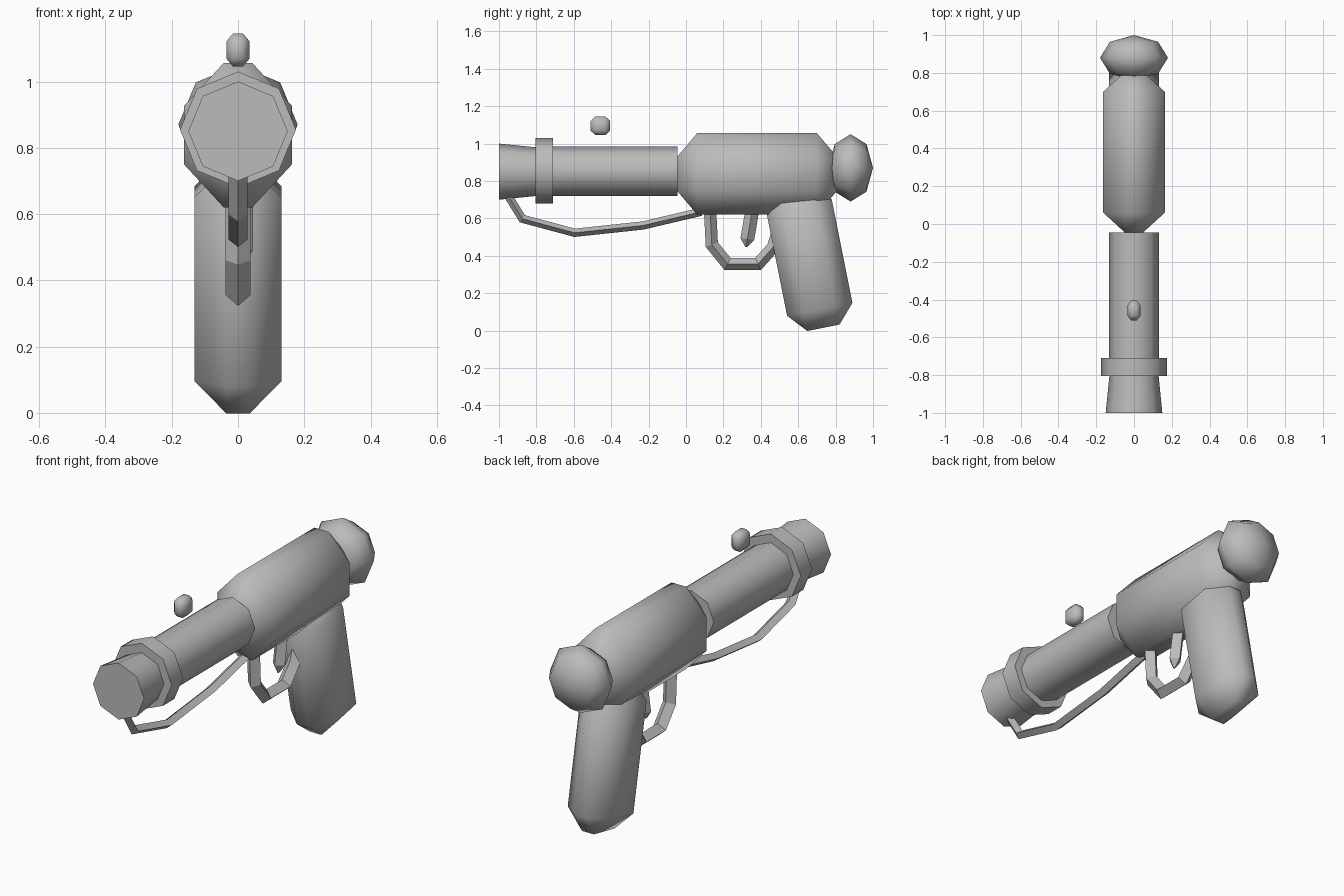
import bpy, bmesh, math
from mathutils import Vector, Matrix

if "Cube" in bpy.data.objects:
    bpy.data.objects.remove(bpy.data.objects["Cube"])

gray = bpy.data.materials.new("gray")
gray.diffuse_color = (0.5, 0.5, 0.5, 1)
gray.use_nodes = True
gray.node_tree.nodes["Principled BSDF"].inputs["Base Color"].default_value = gray.diffuse_color


def finish(name, bm, angle):
    bmesh.ops.recalc_face_normals(bm, faces=bm.faces)
    me = bpy.data.meshes.new(name)
    bm.to_mesh(me)
    bm.free()
    me.materials.append(gray)
    ob = bpy.data.objects.new(name, me)
    bpy.context.collection.objects.link(ob)
    bpy.ops.object.select_all(action='DESELECT')
    ob.select_set(True)
    bpy.context.view_layer.objects.active = ob
    bpy.ops.object.shade_smooth_by_angle(angle=math.radians(angle))
    return ob


def chamfer_box(name, center, half, cut, tilt=0):
    """Box with every edge cut off; cut is the chamfer along each axis."""
    bm = bmesh.new()
    for axis in range(3):
        for sx in (-1, 1):
            for sy in (-1, 1):
                for sz in (-1, 1):
                    s = (sx, sy, sz)
                    bm.verts.new([s[i] * (half[i] - (cut[i] if i != axis else 0))
                                  for i in range(3)])
    hull = bmesh.ops.convex_hull(bm, input=bm.verts)
    bmesh.ops.dissolve_limit(bm, angle_limit=0.01, verts=bm.verts, edges=bm.edges)
    bm.transform(Matrix.Translation(center) @ Matrix.Rotation(tilt, 4, 'X'))
    return finish(name, bm, 60)


def loft(name, rings, angle):
    """Skin a list of equal-length point rings and cap both ends."""
    bm = bmesh.new()
    loops = [[bm.verts.new(p) for p in r] for r in rings]
    n = len(loops[0])
    for a, b in zip(loops, loops[1:]):
        for i in range(n):
            j = (i + 1) % n
            bm.faces.new((a[i], a[j], b[j], b[i]))
    bm.faces.new(loops[0])
    bm.faces.new(loops[-1])
    return finish(name, bm, angle)


def lathe(name, profile, z):
    """Eight-sided solid along y from (y, radius) pairs."""
    rings = [[(r * math.cos(k * math.pi / 4), y, z + r * math.sin(k * math.pi / 4))
              for k in range(8)] for y, r in profile]
    return loft(name, rings, 50)


def rod(name, path, width, x=0):
    """Diamond-section rod along (y, z, radius) points, mitred at the bends."""
    pts = [Vector((x, p[0], p[1])) for p in path]
    rings = []
    for i, p in enumerate(pts):
        d0 = (p - pts[max(i - 1, 0)]).normalized()
        d1 = (pts[min(i + 1, len(pts) - 1)] - p).normalized()
        d = (d0 + d1).normalized()
        side = Vector((0, -d.z, d.y))
        r = path[i][2]
        if d0.length and d1.length:
            r /= max(0.6, d.dot(d1))
        w = Vector((width * min(1, path[i][2] / path[0][2]), 0, 0))
        rings.append([p + side * r, p + w, p - side * r, p - w])
    return loft(name, rings, 25)


# Barrel, flared muzzle and collar
lathe("muzzle", [(-1.0, 0.15), (-0.75, 0.125)], 0.85)
lathe("collar", [(-0.805, 0.175), (-0.71, 0.175)], 0.855)
lathe("barrel", [(-0.76, 0.132), (-0.045, 0.132)], 0.852)

# Main body and slanted grip
chamfer_box("body", (0, 0.38, 0.838), (0.163, 0.43, 0.218), (0.12, 0.11, 0.13))
chamfer_box("grip", (0, 0.66, 0.39), (0.132, 0.178, 0.382), (0.097, 0.09, 0.1),
            math.radians(11.3))

# Rear knob
bm = bmesh.new()
bmesh.ops.create_uvsphere(bm, u_segments=8, v_segments=4, radius=1)
bm.transform(Matrix.Translation((0, 0.88, 0.87)) @ Matrix.Diagonal((0.18, 0.12, 0.18, 1))
             @ Matrix.Rotation(math.pi / 2, 4, 'X'))
finish("rear_knob", bm, 75)

# Floating front sight bead
chamfer_box("sight_bead", (0, -0.458, 1.095), (0.035, 0.052, 0.05), (0.02, 0.025, 0.024))

# Sling under the barrel, trigger guard and trigger
rod("sling", [(-0.95, 0.72, 0.022), (-0.875, 0.598, 0.022), (-0.595, 0.523, 0.022),
              (-0.23, 0.562, 0.022), (0.08, 0.635, 0.022)], 0.028)
rod("trigger_guard", [(0.128, 0.66, 0.033), (0.138, 0.46, 0.033), (0.222, 0.356, 0.033),
                      (0.385, 0.356, 0.033), (0.465, 0.445, 0.033), (0.5, 0.56, 0.033)], 0.038)
rod("trigger", [(0.357, 0.66, 0.037), (0.328, 0.49, 0.037), (0.322, 0.447, 0.006)], 0.035, 0.01)
